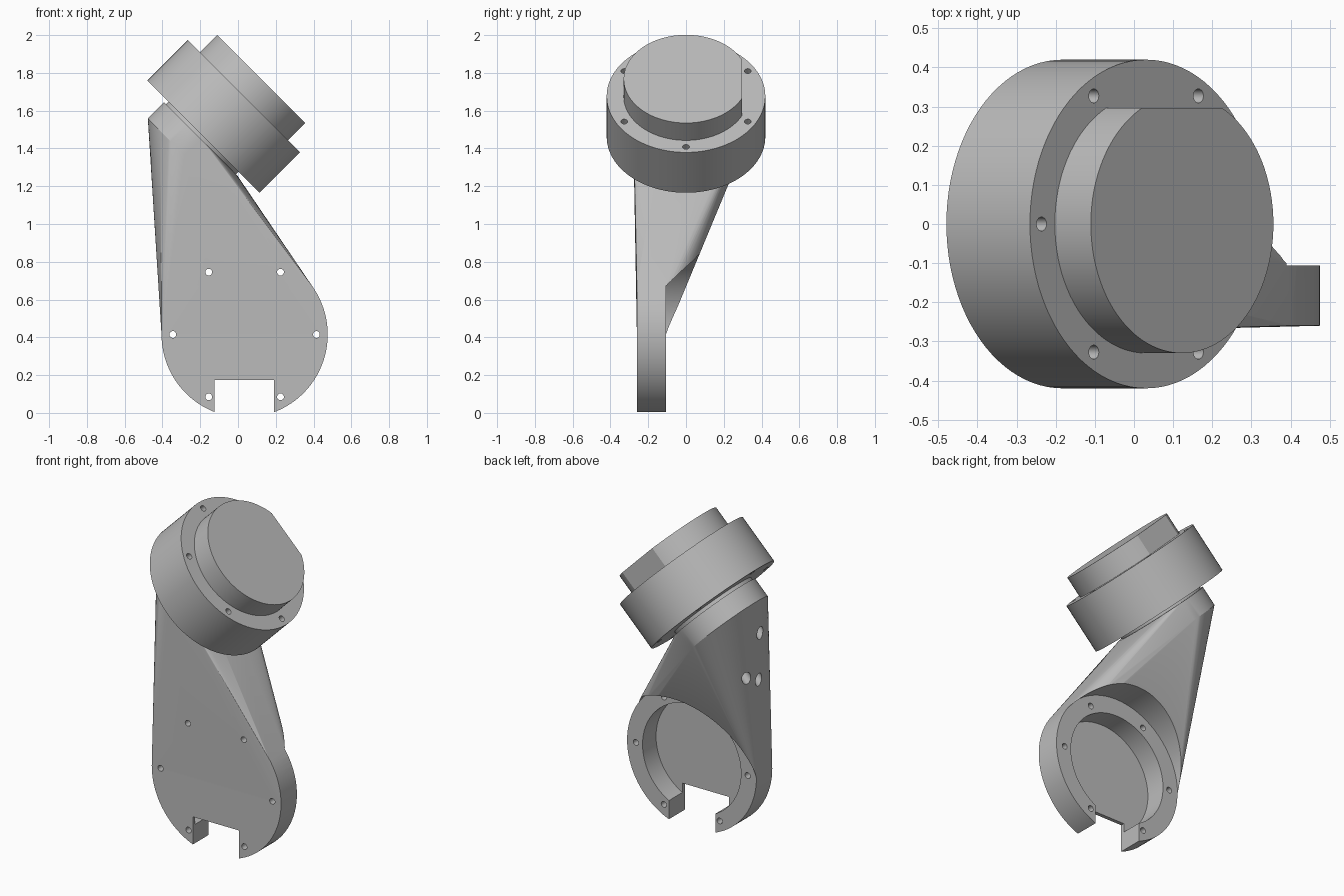
import bpy, bmesh
from math import sin, cos, pi, radians, sqrt
from mathutils import Vector

if "Cube" in bpy.data.objects:
    bpy.data.objects.remove(bpy.data.objects["Cube"], do_unlink=True)

grey = bpy.data.materials.new("plain grey")
grey.use_nodes = True
grey.diffuse_color = (0.5, 0.5, 0.5, 1)
grey.node_tree.nodes["Principled BSDF"].inputs["Base Color"].default_value = (0.5, 0.5, 0.5, 1)

SEG = 96
X, Y = Vector((1, 0, 0)), Vector((0, 1, 0))
AXIS = Vector((1, 0, 1)).normalized()       # tilted head axis
SIDE = Vector((1, 0, -1)).normalized()      # across the head, in the front plane
Z = Vector((0, 0, 1))
HEAD = Vector((-0.1825, 0, 1.4625))         # centre of the drum underside
HUB = Vector((0.035, 0, 0.415))             # centre of the lower disc
FRONT, BACK = -0.26, -0.105


def ring(centre, a, b, radius, count=SEG, sweep=2 * pi):
    n = count if sweep > 6 else count + 1
    return [centre + radius * (a * cos(sweep * i / count) + b * sin(sweep * i / count)) for i in range(n)]


def hull(name, points):
    """Convex solid around a set of points, with flat ends merged."""
    bm = bmesh.new()
    for p in points:
        bm.verts.new(p)
    res = bmesh.ops.convex_hull(bm, input=bm.verts)
    junk = {g for g in res["geom_interior"] + res["geom_unused"] if isinstance(g, bmesh.types.BMVert)}
    bmesh.ops.delete(bm, geom=list(junk), context="VERTS")
    bmesh.ops.dissolve_limit(bm, angle_limit=radians(0.1), verts=bm.verts, edges=bm.edges)
    bmesh.ops.recalc_face_normals(bm, faces=bm.faces)
    mesh = bpy.data.meshes.new(name)
    bm.to_mesh(mesh)
    bm.free()
    mesh.materials.append(grey)
    obj = bpy.data.objects.new(name, mesh)
    bpy.context.collection.objects.link(obj)
    return obj


def head_cyl(name, radius, low, high, v=0, y=0, seg=SEG):
    c = HEAD + SIDE * v + Y * y
    return hull(name, ring(c + AXIS * low, SIDE, Y, radius, seg) + ring(c + AXIS * high, SIDE, Y, radius, seg))


def hub_cyl(name, radius, y0, y1, dx=0, dz=0, seg=SEG):
    c = HUB + X * dx + Z * dz
    return hull(name, ring(c + Y * y0, X, Z, radius, seg) + ring(c + Y * y1, X, Z, radius, seg))


def box(name, x, y, z):
    return hull(name, [Vector((i, j, k)) for i in x for j in y for k in z])


def combine(obj, tool, operation="DIFFERENCE"):
    tool.hide_render = True
    mod = obj.modifiers.new("bool", "BOOLEAN")
    mod.operation, mod.solver, mod.object = operation, "EXACT", tool
    bpy.context.view_layer.objects.active = obj
    bpy.ops.object.modifier_apply(modifier=mod.name)
    bpy.data.objects.remove(tool, do_unlink=True)


def finish(obj):
    bpy.ops.object.select_all(action="DESELECT")
    obj.select_set(True)
    bpy.context.view_layer.objects.active = obj
    bpy.ops.object.shade_smooth_by_angle(angle=radians(20))


# Arm: upper half of the disc blended into the tilted neck
NECK_LOW, NECK_TOP = -0.14, -0.02
points = []
for y in (FRONT, BACK):
    points += ring(HUB + Y * y, X, Z, 0.44, SEG // 2, pi)
for u in (NECK_LOW, NECK_TOP):
    points += ring(HEAD + AXIS * u, SIDE, Y, 0.277)
arm = hull("arm", points)
combine(arm, hub_cyl("disc", 0.44, FRONT, BACK), "UNION")

# Clearance behind the disc, socket, bottom slot and bolt holes
combine(arm, hub_cyl("clearance", 0.4405, BACK - 0.001, 0.6))
combine(arm, hub_cyl("socket", 0.335, -0.237, 0.1))
combine(arm, box("slot", (-0.125, 0.19), (-0.5, 0.2), (-0.2, 0.175)))
for i in range(6):
    t = i * pi / 3
    combine(arm, hub_cyl("bolt_hole", 0.018, -0.5, 0, 0.38 * cos(t), 0.33 / sin(pi / 3) * sin(t), 20))

# Screw access bores from the rear of the arm up into the neck
for v, y in ((-0.113, -0.058), (0.084, 0.034), (0.11, -0.07)):
    combine(arm, head_cyl("access_bore", 0.03, -0.9, -0.06, v, y, 24))
finish(arm)

# Thin spacer between neck and drum
finish(head_cyl("neck_spacer", 0.262, NECK_TOP - 0.01, 0.005))

# Drum with six through holes
drum = head_cyl("head_drum", 0.42, 0, 0.302)
for i in range(6):
    t = i * pi / 3
    combine(drum, head_cyl("drum_hole", 0.018, -0.1, 0.5, 0.378 * cos(t), 0.378 * sin(t), 20))
finish(drum)

# Boss on top, flattened on the rear side
boss = head_cyl("head_boss", 0.33, 0.29, 0.432)
combine(boss, box("boss_flat", (-2, 2), (0.297, 1), (0, 3)))
finish(boss)
